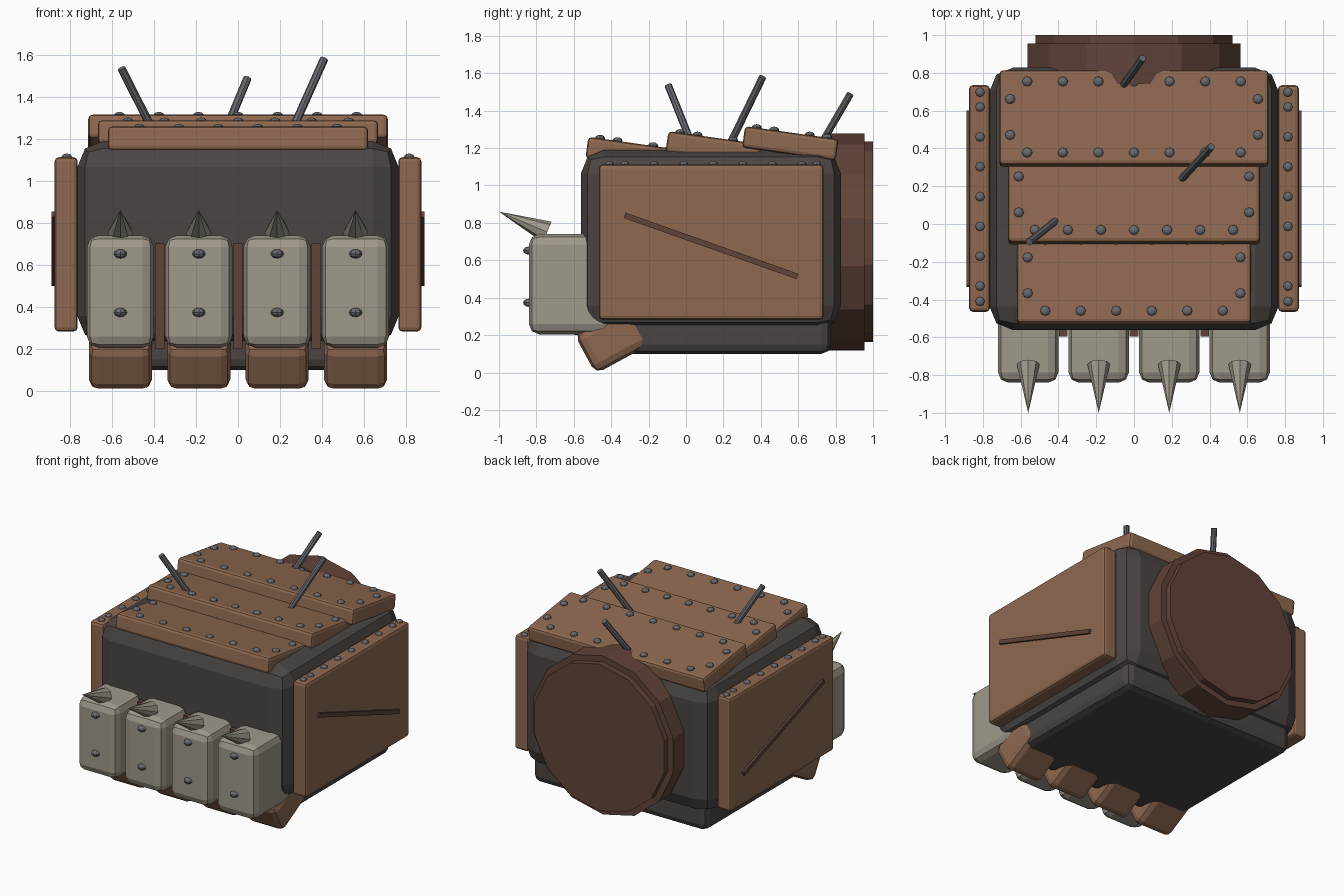
import bpy, bmesh, math
from mathutils import Matrix, Vector

if "Cube" in bpy.data.objects:
    bpy.data.objects.remove(bpy.data.objects["Cube"])


def material(name, rgb):
    m = bpy.data.materials.new(name)
    m.diffuse_color = (*rgb, 1)
    m.use_nodes = True
    m.node_tree.nodes["Principled BSDF"].inputs["Base Color"].default_value = m.diffuse_color
    return m


BROWN = material("rust_brown", (0.27, 0.14, 0.08))
DARK = material("dark_iron", (0.07, 0.06, 0.055))
BONE = material("pale_metal", (0.35, 0.32, 0.26))
MAROON = material("dark_leather", (0.12, 0.056, 0.04))
STEEL = material("steel_grey", (0.14, 0.145, 0.16))


def finish(name, bm, mat, matrix=Matrix()):
    me = bpy.data.meshes.new(name)
    bm.to_mesh(me)
    bm.free()
    me.materials.append(mat)
    ob = bpy.data.objects.new(name, me)
    ob.matrix_world = matrix
    bpy.context.collection.objects.link(ob)
    return ob


def box(name, center, size, mat, bevel=0.0, segs=2, tilt=0.0):
    """Bevelled box turned about the x axis."""
    bm = bmesh.new()
    bmesh.ops.create_cube(bm, size=1, matrix=Matrix.Diagonal((*size, 1)))
    ob = finish(name, bm, mat, Matrix.Translation(center) @ Matrix.Rotation(tilt, 4, 'X'))
    if bevel:
        mod = ob.modifiers.new("bevel", 'BEVEL')
        mod.width, mod.segments, mod.limit_method = bevel, segs, 'NONE'
    return ob


def rod(name, a, b, r1, r2, sides, mat):
    """Cylinder or cone from a to b."""
    a, b = Vector(a), Vector(b)
    d = b - a
    rot = Matrix.Rotation(math.pi / 2, 4, 'X') if abs(d.x) + abs(d.z) < 1e-6 \
        else d.to_track_quat('Z', 'Y').to_matrix().to_4x4()
    if abs(d.x) + abs(d.z) < 1e-6:
        r1, r2 = r2, r1          # turned so local z points to -y
    bm = bmesh.new()
    bmesh.ops.create_cone(bm, cap_ends=True, segments=sides, radius1=r1, radius2=r2,
                          depth=d.length, matrix=Matrix.Translation((a + b) / 2) @ rot)
    return finish(name, bm, mat)


def rivets(name, points, r=0.027):
    bm = bmesh.new()
    for p in points:
        bmesh.ops.create_uvsphere(bm, u_segments=8, v_segments=6, radius=r,
                                  matrix=Matrix.Translation(p) @ Matrix.Diagonal((1, 1, 0.7, 1)))
    finish(name, bm, STEEL)


# Main hand block and palm slab
box("hand_body", (0, 0.133, 0.71), (1.53, 1.39, 0.96), DARK, 0.125, 2)
box("palm_slab", (0, 0.16, 0.21), (1.40, 1.23, 0.22), DARK, 0.05, 2)

# Wrist cuff, two stacked drums
rod("wrist_cuff", (0, 0.74, 0.698), (0, 0.955, 0.698), 0.579, 0.579, 14, MAROON)
rod("wrist_cuff_end", (0, 0.9, 0.698), (0, 1.0, 0.698), 0.536, 0.536, 14, MAROON)

# Overlapping tilted top plates: y, z, half width, rivets per row
TILT = -0.14
for name, y, z, hw, n, row in (("front_plate", -0.28, 1.168, 0.62, 6, 0.47),
                               ("middle_plate", 0.148, 1.198, 0.667, 7, 0.525),
                               ("back_plate", 0.558, 1.225, 0.713, 7, 0.565)):
    box("top_" + name, (0, y, z), (2 * hw, 0.505, 0.115), BROWN, 0.02, 2, TILT)
    local = [(-row + 2 * row * i / (n - 1), s * 0.19) for i in range(n) for s in (-1, 1)]
    local += [(sx * (hw - 0.057), s * 0.096) for sx in (-1, 1) for s in (-1, 1)]
    turn = Matrix.Translation((0, y, z)) @ Matrix.Rotation(TILT, 4, 'X')
    rivets(name + "_rivets", [turn @ Vector((px, py, 0.058)) for px, py in local])

# Side plates with a diagonal gash and rivets along the top edge
for side, s in (("right", 1), ("left", -1)):
    box(side + "_side_plate", (s * 0.818, 0.135, 0.697), (0.11, 1.2, 0.83), BROWN, 0.02, 2)
    box(side + "_gash", (s * 0.87, 0.134, 0.677), (0.036, 0.98, 0.03), MAROON, 0, 1,
        -math.atan2(0.325, 0.919))
    ys = [0.698, -0.41] + [0.619 - 0.158 * i for i in range(7)]
    rivets(side + "_side_rivets", [(s * 0.815, y, 1.112) for y in ys], 0.025)

# Fingers: knuckle block, spike, two rivets and the curled fingertip
for i in range(4):
    x = -0.56 + i * 0.3733
    box(f"knuckle_{i}", (x, -0.615, 0.472), (0.32, 0.45, 0.535), BONE, 0.055, 2)
    rod(f"knuckle_spike_{i}", (x, -0.742, 0.751), (x, -1.0, 0.86), 0.06, 0, 8, BONE)
    rivets(f"knuckle_rivets_{i}", [(x, -0.84, 0.652), (x, -0.84, 0.373)], 0.031)
    box(f"fingertip_{i}", (x, -0.395, 0.177), (0.30, 0.33, 0.24), BROWN, 0.045, 2, 0.5)

# Dark strips between the knuckles
for i in range(3):
    box(f"finger_gap_strip_{i}", (-0.3733 + i * 0.3733, -0.52, 0.45), (0.045, 0.15, 0.5), MAROON)

# Steel rods stuck in the top plates
for i, (a, b) in enumerate((((-0.385, 0.04, 1.2), (-0.555, -0.095, 1.535)),
                            ((0.24, 0.225, 1.2), (0.41, 0.41, 1.58)),
                            ((-0.075, 0.71, 1.2), (0.045, 0.878, 1.488)))):
    rod(f"stuck_rod_{i}", a, b, 0.02, 0.02, 8, STEEL)
